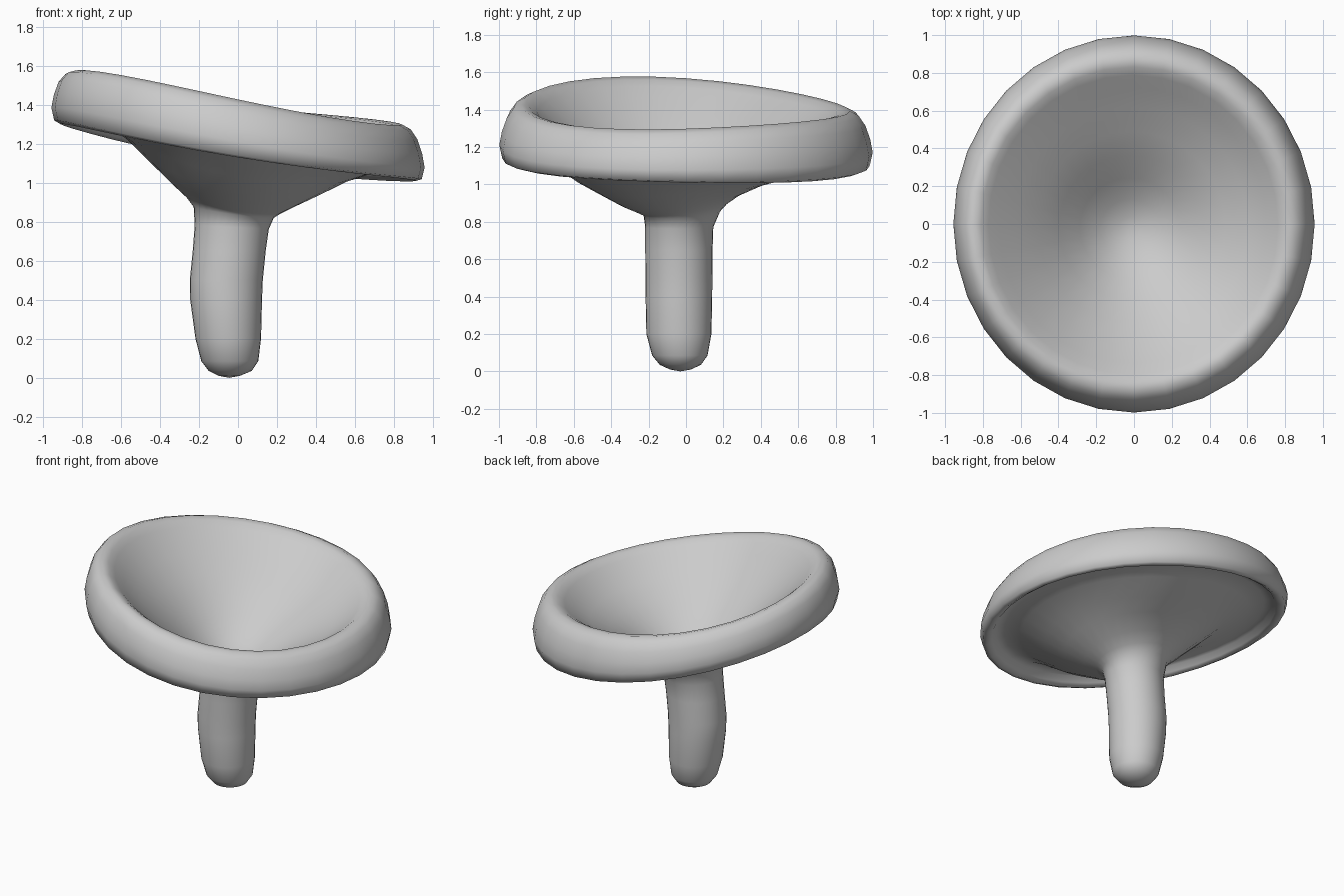
import bpy
import bmesh
from math import cos, sin, pi

SIDES = 32

# Stem rings: z, centre x, centre y, radius x, radius y, tilt along x
STEM = [
    (0.010, -0.045, -0.03, 0.055, 0.055, 0),
    (0.035, -0.04, -0.03, 0.110, 0.110, 0),
    (0.085, -0.042, -0.033, 0.146, 0.148, 0),
    (0.200, -0.050, -0.038, 0.168, 0.174, 0),
    (0.400, -0.061, -0.038, 0.184, 0.178, 0),
    (0.500, -0.060, -0.038, 0.187, 0.179, 0),
    (0.650, -0.045, -0.038, 0.187, 0.180, 0),
    (0.770, -0.032, -0.036, 0.190, 0.182, -.05),
]

# Cap profile: z, radius, tilt along x, tilt along y, sag towards front and back
CAP = [
    (0.845, 0.205, -.14, .05, 0.0), (0.885, 0.245, -.17, .09, 0.12),
    (0.940, 0.320, -.18, .10, 0.18), (1.030, 0.450, -.195, .06, 0.20),
    (1.115, 0.570, -.20, .02, 0.22), (1.180, 0.720, -.18, -.01, 0.09),
    (1.208, 0.820, -.165, -.02, 0.04), (1.200, 0.870, -.16, -.02, 0.04),
    (1.170, 0.895, -.16, -.02, 0.045), (1.155, 0.925, -.16, -.02, 0.05),
    (1.168, 0.955, -.16, -.02, 0.05), (1.230, 0.970, -.16, -.02, 0.04),
    (1.300, 0.957, -.16, -.02, 0.04), (1.370, 0.932, -.16, -.02, 0.04),
    (1.415, 0.897, -.16, -.02, 0.035), (1.432, 0.855, -.16, -.02, 0.03),
    (1.422, 0.815, -.16, -.02, 0.03), (1.390, 0.775, -.165, -.02, 0.03),
    (1.340, 0.715, -.175, -.01, 0.04), (1.265, 0.620, -.185, 0.0, 0.06),
    (1.180, 0.500, -.19, .03, 0.10), (1.085, 0.380, -.19, .05, 0.12),
    (0.990, 0.265, -.18, .06, 0.10), (0.915, 0.155, -.15, .05, 0.0),
    (0.885, 0.060, -.12, .03, 0.0),
]


def add_ring(bm, z, cx, cy, rx, ry, tilt_x, tilt_y=0, twist=0, sag=0):
    ring = []
    for i in range(SIDES):
        a = 2 * pi * i / SIDES
        x, y = cx + rx * cos(a), cy + ry * sin(a)
        dz = tilt_x * x + tilt_y * y + twist * x * y - sag * y * y
        ring.append(bm.verts.new((x, y, z + dz)))
    return ring


def add_cap_ring(bm, z, r, tilt_x, tilt_y, sag):
    # the rim is slightly longer front to back and its top edge is warped
    f = min(1, max(0, (r - 0.3) / 0.6))
    off = -0.022 * (1 - f)
    twist = 0.06 * min(1, max(0, (z - 1.15) / 0.22))
    return add_ring(bm, z, off, off, r * (1 - 0.014 * f), r * (1 + 0.029 * f),
                    tilt_x, tilt_y, twist, sag)


# Stemmed funnel cap: one continuous skin
bm = bmesh.new()
rings = [add_ring(bm, *r) for r in STEM] + [add_cap_ring(bm, *c) for c in CAP]
for lo, hi in zip(rings, rings[1:]):
    for i in range(SIDES):
        j = (i + 1) % SIDES
        bm.faces.new((lo[i], lo[j], hi[j], hi[i]))

# Close the foot and the bottom of the bowl
foot = bm.verts.new((-0.045, -0.03, 0.0))
bowl = bm.verts.new((-0.02, -0.02, 0.88))
for i in range(SIDES):
    j = (i + 1) % SIDES
    bm.faces.new((foot, rings[0][j], rings[0][i]))
    bm.faces.new((bowl, rings[-1][i], rings[-1][j]))
bmesh.ops.recalc_face_normals(bm, faces=bm.faces)
for f in bm.faces:
    f.smooth = True

mesh = bpy.data.meshes.new("mushroom")
bm.to_mesh(mesh)
bm.free()
mushroom = bpy.data.objects.new("mushroom", mesh)
bpy.context.collection.objects.link(mushroom)
